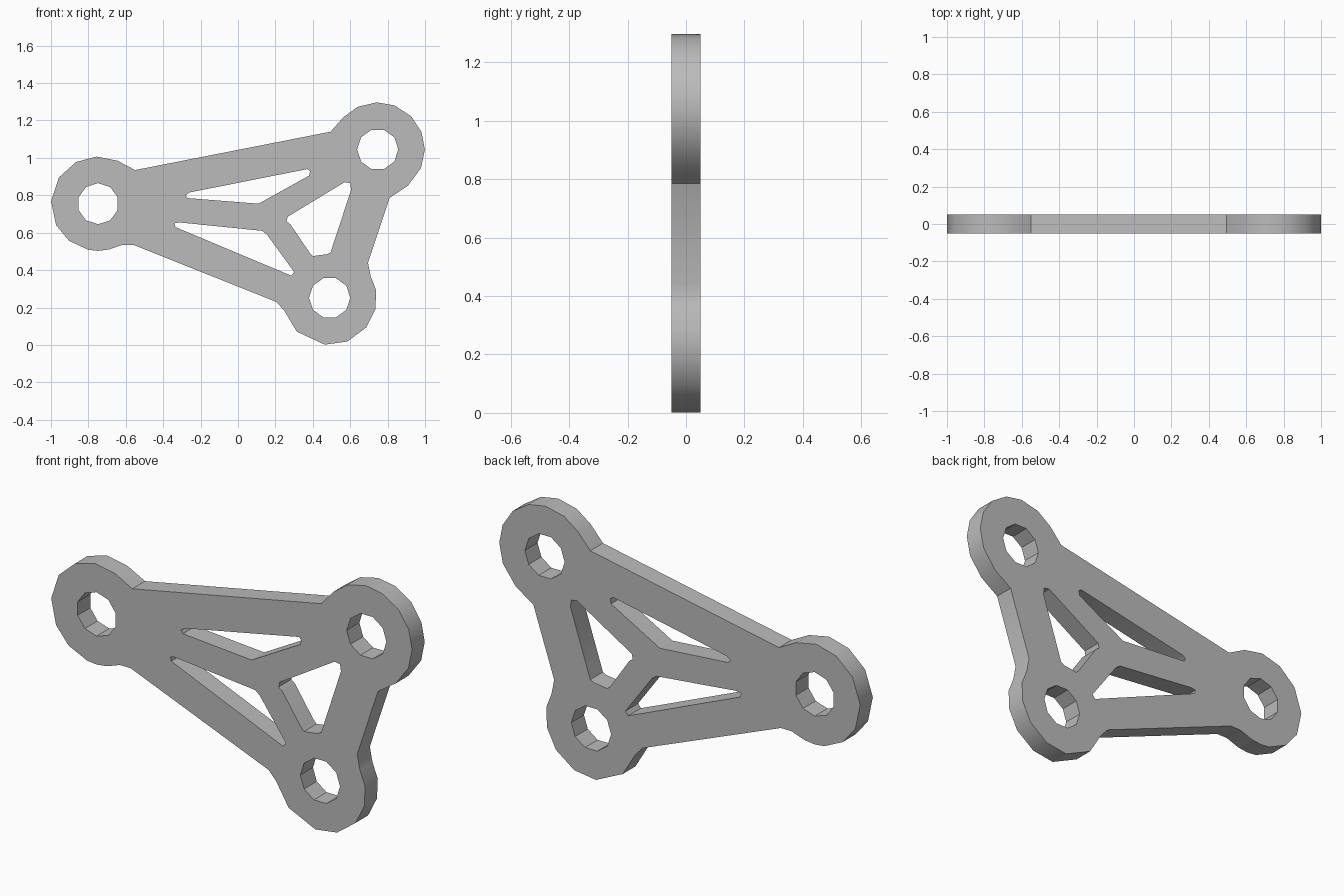
import bpy
import bmesh
from math import cos, sin, radians
from mathutils import Vector

cube = bpy.data.objects.get("Cube")
if cube:
    bpy.data.objects.remove(cube)

THICKNESS = 0.1
LOBE_RADIUS = 0.252
HOLE_RADIUS = 0.11

# Bearing centres in the x-z plane
left_eye = (-0.748, 0.755)
right_eye = (0.747, 1.045)
lower_eye = (0.49, 0.252)


def arc(centre, radius, angles):
    return [(centre[0] + radius * cos(radians(a)),
             centre[1] + radius * sin(radians(a))) for a in angles]


def hole(centre, start, sides=10):
    return arc(centre, HOLE_RADIUS,
               [start + 360 * i / sides for i in range(sides)])


# Outer outline: three round lobes joined by straight flanks
outline = (
    [(-0.55, 0.935), (0.495, 1.14)]
    + arc(right_eye, LOBE_RADIUS, [137, 115, 91, 69, 45, 22, 0, -23, -50])
    + [(0.81, 0.785), (0.695, 0.44), (0.71, 0.365)]
    + arc(lower_eye, LOBE_RADIUS, [9, -14, -39, -68, -96, -134, -164])
    + [(0.205, 0.23), (-0.56, 0.535), (-0.62, 0.535), (-0.69, 0.51)]
    + arc(left_eye, LOBE_RADIUS, [270, 258, 232, 207, 177, 146, 118, 92, 66])
)

# Triangular openings between the three ribs
upper_window = [(-0.28, 0.8), (-0.26, 0.815), (0.37, 0.94), (0.385, 0.93),
                (0.38, 0.905), (0.11, 0.755), (-0.27, 0.785)]
lower_window = [(-0.34, 0.65), (-0.315, 0.655), (0.13, 0.61), (0.155, 0.59),
                (0.3, 0.39), (0.285, 0.37), (-0.335, 0.63)]
side_window = [(0.265, 0.685), (0.57, 0.87), (0.6, 0.865), (0.605, 0.83),
               (0.495, 0.495), (0.475, 0.485), (0.4, 0.475), (0.385, 0.49),
               (0.28, 0.645), (0.26, 0.66)]

loops = [outline, upper_window, lower_window, side_window,
         hole(left_eye, 90), hole(right_eye, 0), hole(lower_eye, 0)]

# Fill the profile around its openings and extrude it to a plate
bm = bmesh.new()
edges = []
for loop in loops:
    verts = [bm.verts.new((x, -THICKNESS / 2, z)) for x, z in loop]
    edges += [bm.edges.new((v, verts[i - 1])) for i, v in enumerate(verts)]
bmesh.ops.triangle_fill(bm, edges=edges, use_beauty=True,
                        normal=Vector((0, -1, 0)))
result = bmesh.ops.extrude_face_region(bm, geom=bm.faces[:],
                                       use_keep_orig=True)
moved = [g for g in result["geom"] if isinstance(g, bmesh.types.BMVert)]
bmesh.ops.translate(bm, verts=moved, vec=(0, THICKNESS, 0))
bmesh.ops.recalc_face_normals(bm, faces=bm.faces[:])

mesh = bpy.data.meshes.new("bracket_plate")
bm.to_mesh(mesh)
bm.free()
bracket = bpy.data.objects.new("bracket_plate", mesh)
bpy.context.collection.objects.link(bracket)

# Plain grey metal
grey = bpy.data.materials.new("grey_metal")
grey.use_nodes = True
grey.diffuse_color = (0.5, 0.5, 0.5, 1)
grey.node_tree.nodes["Principled BSDF"].inputs["Base Color"].default_value = grey.diffuse_color
mesh.materials.append(grey)

bpy.ops.object.select_all(action="DESELECT")
bracket.select_set(True)
bpy.context.view_layer.objects.active = bracket
bpy.ops.object.shade_smooth_by_angle(angle=radians(32))
